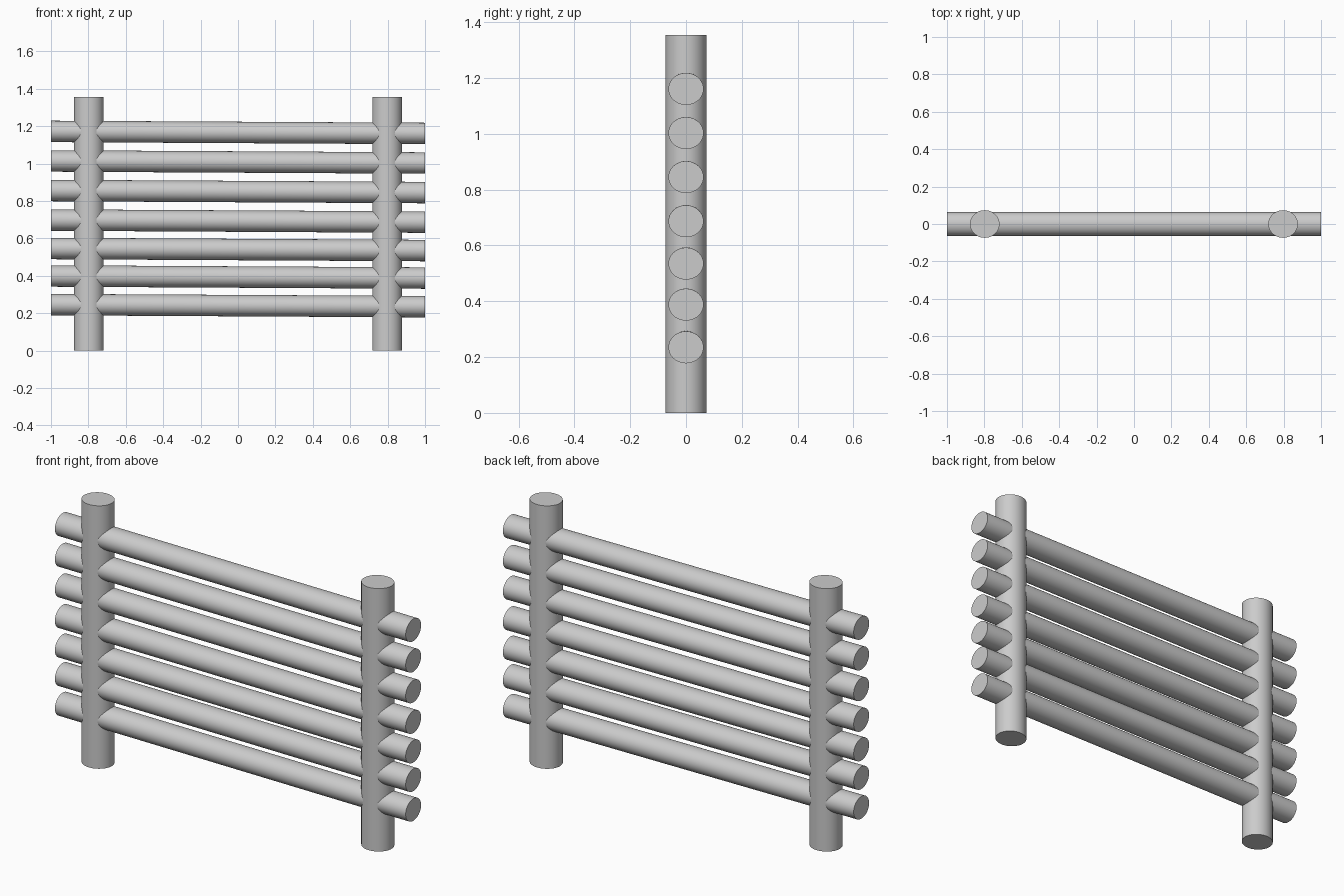
import bpy, math
from mathutils import Matrix

if "Cube" in bpy.data.objects:
    bpy.data.objects.remove(bpy.data.objects["Cube"])

SIDES = 48


def finish(obj, name):
    obj.name = name
    bpy.ops.object.shade_smooth_by_angle(angle=math.radians(30))
    return obj


def post(name, x):
    # Upright, slightly oval in plan
    bpy.ops.mesh.primitive_cylinder_add(vertices=SIDES, radius=1, depth=1.355,
                                        location=(x, 0, 1.355 / 2))
    obj = bpy.context.object
    obj.data.transform(Matrix.Diagonal((0.079, 0.0737, 1, 1)))
    return finish(obj, name)


def rail(name, z_left, z_right):
    # Long round bar, oval in section, sloping slightly down to the right
    bpy.ops.mesh.primitive_cylinder_add(vertices=SIDES, radius=1, depth=2,
                                        location=(0, 0, (z_left + z_right) / 2))
    obj = bpy.context.object
    slope = math.atan2(z_left - z_right, 2)
    obj.data.transform(Matrix.Rotation(slope, 4, 'Y')
                       @ Matrix.Rotation(math.pi / 2, 4, 'Y')
                       @ Matrix.Diagonal((0.0573, 0.063, 1, 1)))
    return finish(obj, name)


# Two posts
post("left_post", -0.798)
post("right_post", 0.797)

# Seven rails through the posts
for i, z in enumerate((0.235, 0.388, 0.535, 0.687, 0.845, 1.003, 1.161)):
    rail(f"rail_{i + 1}", z + 0.011, z)
